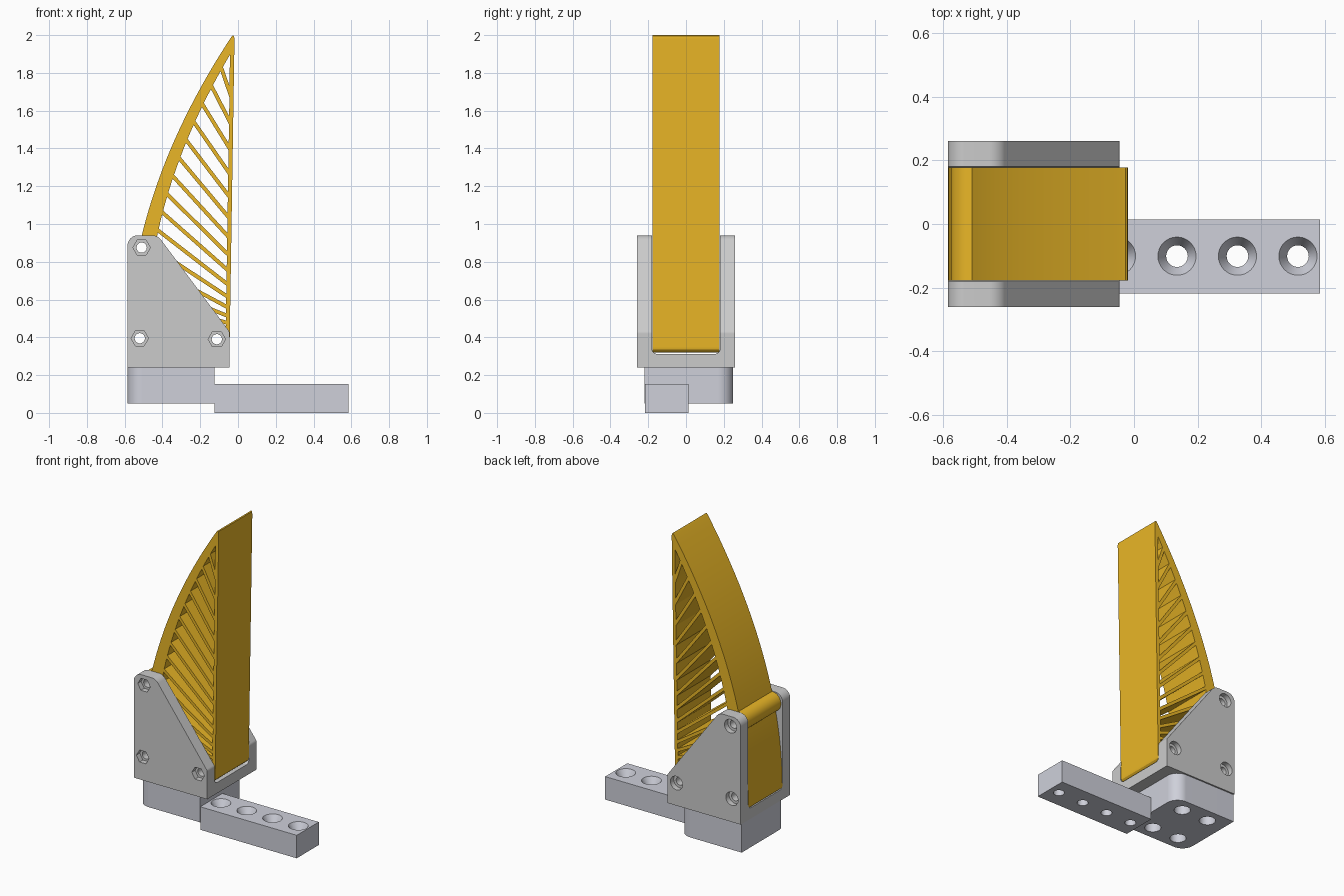
import bpy, bmesh, math
from mathutils import Vector

if "Cube" in bpy.data.objects:
    bpy.data.objects.remove(bpy.data.objects["Cube"])


def place(axis, a, b, t):
    return {"x": (t, a, b), "y": (a, t, b), "z": (a, b, t)}[axis]


def loft(bm, rings):
    """Closed solid through matching rings of 3D points."""
    vs = [[bm.verts.new(p) for p in r] for r in rings]
    n = len(vs[0])
    bm.faces.new(vs[0])
    bm.faces.new(vs[-1])
    for r0, r1 in zip(vs, vs[1:]):
        for i in range(n):
            j = (i + 1) % n
            bm.faces.new((r0[i], r0[j], r1[j], r1[i]))


def prism(bm, pts, lo, hi, axis="y"):
    loft(bm, [[place(axis, a, b, t) for a, b in pts] for t in (lo, hi)])


def turned(bm, a, b, steps, axis="y", n=32):
    """Stepped or conical round solid; steps are (position, radius)."""
    angs = [2 * math.pi * i / n for i in range(n)]
    loft(bm, [[place(axis, a + r * math.cos(k), b + r * math.sin(k), t) for k in angs]
              for t, r in steps])


def rounded(corners, seg=8):
    """2D polygon from (a, b, radius) corners."""
    out = []
    for i, (a, b, r) in enumerate(corners):
        p = Vector((a, b))
        if r == 0:
            out.append((a, b))
            continue
        u = (Vector(corners[i - 1][:2]) - p).normalized()
        v = (Vector(corners[(i + 1) % len(corners)][:2]) - p).normalized()
        half = u.angle(v) / 2
        c = p + (u + v).normalized() * r / math.sin(half)
        s = p + u * r / math.tan(half) - c
        e = p + v * r / math.tan(half) - c
        turn = s.angle_signed(e)
        for k in range(seg + 1):
            w = -turn * k / seg
            out.append((c.x + s.x * math.cos(w) - s.y * math.sin(w),
                        c.y + s.x * math.sin(w) + s.y * math.cos(w)))
    return out


def make(name, bm, mat=None):
    bmesh.ops.recalc_face_normals(bm, faces=bm.faces)
    me = bpy.data.meshes.new(name)
    bm.to_mesh(me)
    bm.free()
    ob = bpy.data.objects.new(name, me)
    bpy.context.collection.objects.link(ob)
    if mat:
        me.materials.append(mat)
    return ob


def activate(ob):
    bpy.ops.object.select_all(action="DESELECT")
    ob.select_set(True)
    bpy.context.view_layer.objects.active = ob


def combine(ob, bm, operation="DIFFERENCE"):
    tool = make("cutter", bm)
    tool.hide_render = True
    mod = ob.modifiers.new("combine", "BOOLEAN")
    mod.operation, mod.solver, mod.object = operation, "EXACT", tool
    activate(ob)
    bpy.ops.object.modifier_apply(modifier=mod.name)
    bpy.data.objects.remove(tool)


def finish(ob):
    activate(ob)
    bpy.ops.object.shade_smooth_by_angle(angle=math.radians(28))
    mod = ob.modifiers.new("weighted", "WEIGHTED_NORMAL")
    mod.keep_sharp = True


def material(name, color):
    m = bpy.data.materials.new(name)
    m.diffuse_color = (*color, 1)
    m.use_nodes = True
    m.node_tree.nodes["Principled BSDF"].inputs["Base Color"].default_value = m.diffuse_color
    return m


orange = material("orange", (0.82, 0.47, 0.02))
pale = material("pale_blue_grey", (0.62, 0.63, 0.70))
BOLTS = [(-0.51, 0.875), (-0.52, 0.395), (-0.112, 0.39)]


# Flexible finger: curved back, straight front, slanted ribs
def back(z):
    return -0.585 + 0.197 * (z - 0.32) ** 2


def back_inner(z):
    return back(z) + 0.05 + 0.03 * (2 - z)


def front(z):
    return -0.045 + 0.016 * (z - 0.32)


def front_inner(z):
    return front(z) - 0.022


N = 40
outline = [(back(z), z) for z in (0.32 + 1.67 * i / N for i in range(N + 1))]
outline += [(-0.027, 2.0), (-0.021, 1.995), (-0.0185, 1.98)]
outline += [(front(0.35), 0.35), (-0.048, 0.335), (-0.058, 0.325), (-0.075, 0.32)]
bm = bmesh.new()
prism(bm, outline, -0.177, 0.177)
finger = make("flexible_finger", bm, orange)
bm = bmesh.new()
turned(bm, *BOLTS[0], [(-0.177, 0.065), (0.177, 0.065)], n=48)
combine(finger, bm, "UNION")

# Openings between neighbouring ribs
ribs = []
for i in range(15):
    zl, zr = 1.82 - 0.095 * i, 1.70 - 0.155 * i + 0.0047 * i * i
    ang = math.atan2(zl - zr, front_inner(zr) - back_inner(zl))
    slope = (back_inner(zl + 0.01) - back_inner(zl - 0.01)) / 0.02
    hl = 0.01 / (math.cos(ang) + slope * math.sin(ang))
    ribs.append((zl, zr, hl, 0.01 / math.cos(ang)))
bm = bmesh.new()
top_l = top_r = 1.895
for zl, zr, hl, hr in ribs:
    lo_l, lo_r = zl + hl, zr + hr
    cell = [(back_inner(z), z) for z in (lo_l + (top_l - lo_l) * k / 3 for k in range(4))]
    if top_r < 1.89:
        cell.append((front_inner(top_r), top_r))
    cell.append((front_inner(lo_r), lo_r))
    prism(bm, cell, -0.3, 0.3)
    top_l, top_r = zl - hl, zr - hr
combine(finger, bm)

# U-shaped bracket
bm = bmesh.new()
prism(bm, rounded([(-0.585, 0.24, 0), (-0.045, 0.24, 0), (-0.045, 0.43, 0.03),
                   (-0.425, 0.94, 0.06), (-0.585, 0.94, 0.055)]), -0.26, 0.26)
bracket = make("bracket", bm)
bm = bmesh.new()
prism(bm, rounded([(-0.181, 0.312, 0.03), (0.181, 0.312, 0.03),
                   (0.181, 1.2, 0), (-0.181, 1.2, 0)]), -1, 1, "x")
combine(bracket, bm)

# Bolt holes: hexagonal pockets on the front, round ones on the back
bm_finger, bm_bracket, bm_hex = bmesh.new(), bmesh.new(), bmesh.new()
for a, b in BOLTS:
    turned(bm_finger, a, b, [(-0.3, 0.027), (0.3, 0.027)])
    turned(bm_bracket, a, b, [(-0.3, 0.027), (0.225, 0.027), (0.225, 0.045), (0.3, 0.045)])
    turned(bm_hex, a, b, [(-0.3, 0.046), (-0.225, 0.046)], n=6)
combine(finger, bm_finger)
combine(bracket, bm_bracket)
combine(bracket, bm_hex)

# Mounting block with two rounded corners and screw pockets underneath
bm = bmesh.new()
prism(bm, rounded([(-0.585, -0.22, 0.08), (-0.125, -0.22, 0),
                   (-0.125, 0.25, 0.08), (-0.585, 0.25, 0)]), 0.05, 0.24, "z")
block = make("mounting_block", bm, pale)
bm = bmesh.new()
for x in (-0.455, -0.255):
    for y in (-0.125, 0.155):
        turned(bm, x, y, [(0, 0.05), (0.13, 0.05), (0.13, 0.028), (0.3, 0.028)], "z")
combine(block, bm)

# Mounting arm with a row of countersunk holes
bm = bmesh.new()
prism(bm, [(-0.125, -0.218), (0.585, -0.218), (0.585, 0.014), (-0.125, 0.014)], 0, 0.153, "z")
arm = make("mounting_arm", bm, pale)
bm = bmesh.new()
for i in range(4):
    turned(bm, -0.055 + 0.19 * i, -0.101,
           [(-0.1, 0.034), (0.105, 0.034), (0.153, 0.06), (0.163, 0.0655)], "z")
combine(arm, bm)

for ob in (finger, bracket, block, arm):
    finish(ob)
